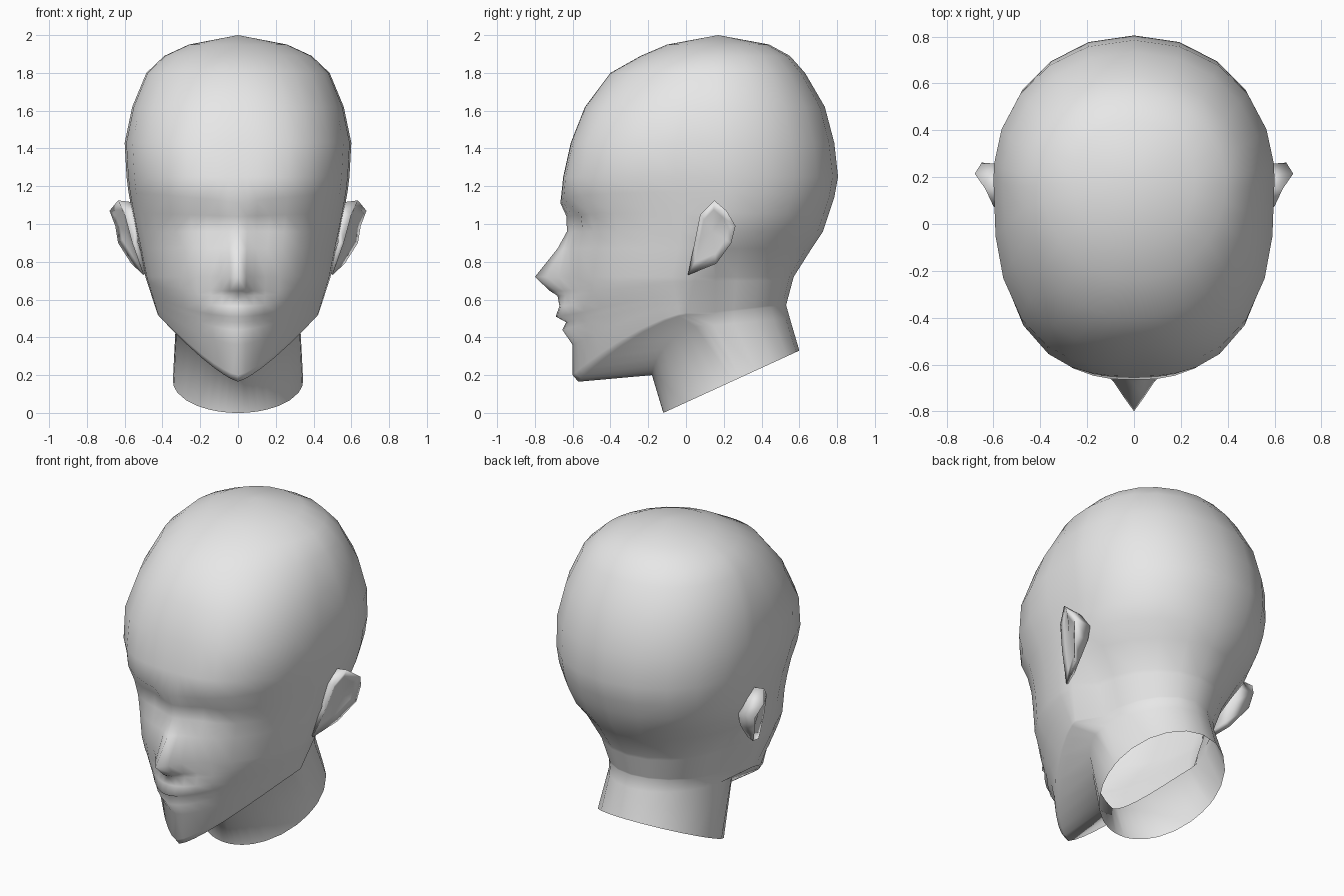
import bpy, bmesh, math
from mathutils import Vector

cube = bpy.data.objects.get("Cube")
if cube:
    bpy.data.objects.remove(cube, do_unlink=True)

skin = bpy.data.materials.new("plain_grey")
skin.use_nodes = True
skin.diffuse_color = (0.8, 0.8, 0.8, 1)
skin.node_tree.nodes["Principled BSDF"].inputs["Base Color"].default_value = (0.8, 0.8, 0.8, 1)

# Column positions of a half ring: share of the half width in front, angle behind
FRONT = [0, .09, .18, .3, .45, .62, .8, .93, .985, 1]
BACK = [math.radians(a) for a in (6, 20, 37, 54, 72, 90)]


def half_ring(zs3, ys3, w, nf, nb=2.1, power=1.0, nose=0.0, lip=0.0, eye=0.0, neck=None):
    """Half cross-section from the front midline round the side to the back midline.
    zs3 and ys3 hold front, side and back; neck is a narrower (half width, y) behind the jaw."""
    (zf, zs, zb), (yf, yc, yb) = zs3, ys3
    pts = []
    for s in FRONT:
        x = w * s
        y = yc - (yc - yf) * max(0, 1 - s ** nf) ** (1 / nf)
        y -= nose * max(0, 1 - x / (.075 if zf > .8 else .12))
        y -= lip * max(0, 1 - (x / .18) ** 2)
        y += eye * math.exp(-((x - .17) / .1) ** 2)
        pts.append(Vector((x, y, zf + (zs - zf) * s ** power)))
    wb, ybc = neck or (w, yc)
    for a in BACK:
        c, s = max(0, math.cos(a)), math.sin(a)
        x = 0 if a > 1.57 else wb * c ** (2 / nb)
        pts.append(Vector((x, ybc + (yb - ybc) * s ** (2 / nb), zs + (zb - zs) * s)))
    return pts


def finish(bm, name):
    """Turn a half mesh into a mirrored, smooth object."""
    bmesh.ops.recalc_face_normals(bm, faces=bm.faces)
    me = bpy.data.meshes.new(name)
    bm.to_mesh(me)
    bm.free()
    me.materials.append(skin)
    for p in me.polygons:
        p.use_smooth = True
    ob = bpy.data.objects.new(name, me)
    bpy.context.collection.objects.link(ob)
    m = ob.modifiers.new("mirror", "MIRROR")
    m.use_clip = True
    m.merge_threshold = 0.0005


# Cranium: height, front y, widest y, back y, half width, front roundness
cranium = [
    (1.95, -.10, .17, .44, .26, 2.0),
    (1.89, -.24, .17, .55, .39, 2.0),
    (1.80, -.40, .16, .63, .485, 2.1),
    (1.62, -.535, .17, .735, .56, 2.4),
    (1.43, -.61, .19, .785, .60, 2.7),
    (1.25, -.65, .20, .805, .59, 2.7),
]
rings = [half_ring((z, z, z), (yf, yc, yb), w, nf) for z, yf, yc, yb, w, nf in cranium]

# Brow, eye sockets, cheeks and nose
rings += [
    half_ring((1.11, 1.17, 1.14), (-.665, .20, .785), .58, 2.5, power=.8),
    half_ring((1.04, 1.06, 1.05), (-.635, .18, .755), .56, 2.35, eye=.045),
    half_ring((.96, .96, .96), (-.62, .14, .725), .54, 2.25, 2.0, nose=.012, eye=.025),
    half_ring((.87, .87, .87), (-.635, .10, .665), .52, 2.1, 1.9, nose=.045, neck=(.495, .10)),
    half_ring((.72, .72, .72), (-.64, .05, .57), .49, 2.05, 2.0, nose=.16, neck=(.40, .11)),
]

# Lower face: front height, progress to the jaw edge, front y, nose and lip bulge
for zf, t, yf, nose, lip in [
    (.645, .12, -.635, .085, 0),
    (.62, .20, -.64, .04, 0),
    (.565, .35, -.64, 0, .03),
    (.51, .48, -.635, 0, .055),
    (.48, .55, -.63, 0, .005),
    (.44, .63, -.63, 0, .025),
    (.36, .75, -.60, 0, 0),
    (.20, .95, -.60, 0, 0),
    (.165, 1.0, -.57, 0, 0),
]:
    rings.append(half_ring((zf, .72 - .20 * t, .72 - .15 * t), (yf, .05 - .05 * t, .57 - .04 * t),
                           .49 - .065 * t, 2.05 - .65 * t, 2.0, power=2.5 - 1.2 * t,
                           nose=nose, lip=lip, neck=(.40 - .065 * t, .11)))

# Throat and the slanted open end of the neck
rings.append(half_ring((.20, .46, .50), (-.18, .10, .55), .33, 2.0, 2.0, power=1.3))
rim = half_ring((0, 0, 0), (-.12, .25, .60), .345, 2.0, 2.0)
for p in rim:
    p.z = .458 * (p.y + .12)
rings.append(rim)

bm = bmesh.new()
loops = [[bm.verts.new(p) for p in ring] for ring in rings]
apex = bm.verts.new((0, .17, 2.0))
for a, b in zip(loops[0], loops[0][1:]):
    bm.faces.new((apex, a, b))
for up, low in zip(loops, loops[1:]):
    for i in range(len(up) - 1):
        bm.faces.new((up[i], low[i], low[i + 1], up[i + 1]))
finish(bm, "head_and_neck")

# Ears: a rim loop, a shallow hollow outside and a thick root sunk into the head
outer = [Vector(p) for p in [
    (.50, .01, .73), (.56, .045, .90), (.60, .075, 1.05), (.635, .15, 1.125),
    (.68, .215, 1.07), (.65, .262, .99), (.635, .24, .90), (.565, .16, .79)]]
hollow = Vector((.59, .14, .96))
inner = [p.lerp(hollow, .3) + Vector((-.008, 0, 0)) for p in outer]
root = [Vector((min(p.x - .02, .53), .15 + (p.y - .15) * .92, .96 + (p.z - .96) * .92))
        for p in outer]
bm = bmesh.new()
ear = [[bm.verts.new(p) for p in loop] for loop in (inner, outer, root)]
centre = bm.verts.new(hollow)
for i in range(len(outer)):
    j = (i + 1) % len(outer)
    bm.faces.new((centre, ear[0][i], ear[0][j]))
    for a, b in zip(ear, ear[1:]):
        bm.faces.new((a[i], b[i], b[j], a[j]))
bm.faces.new(ear[2])
finish(bm, "ears")
